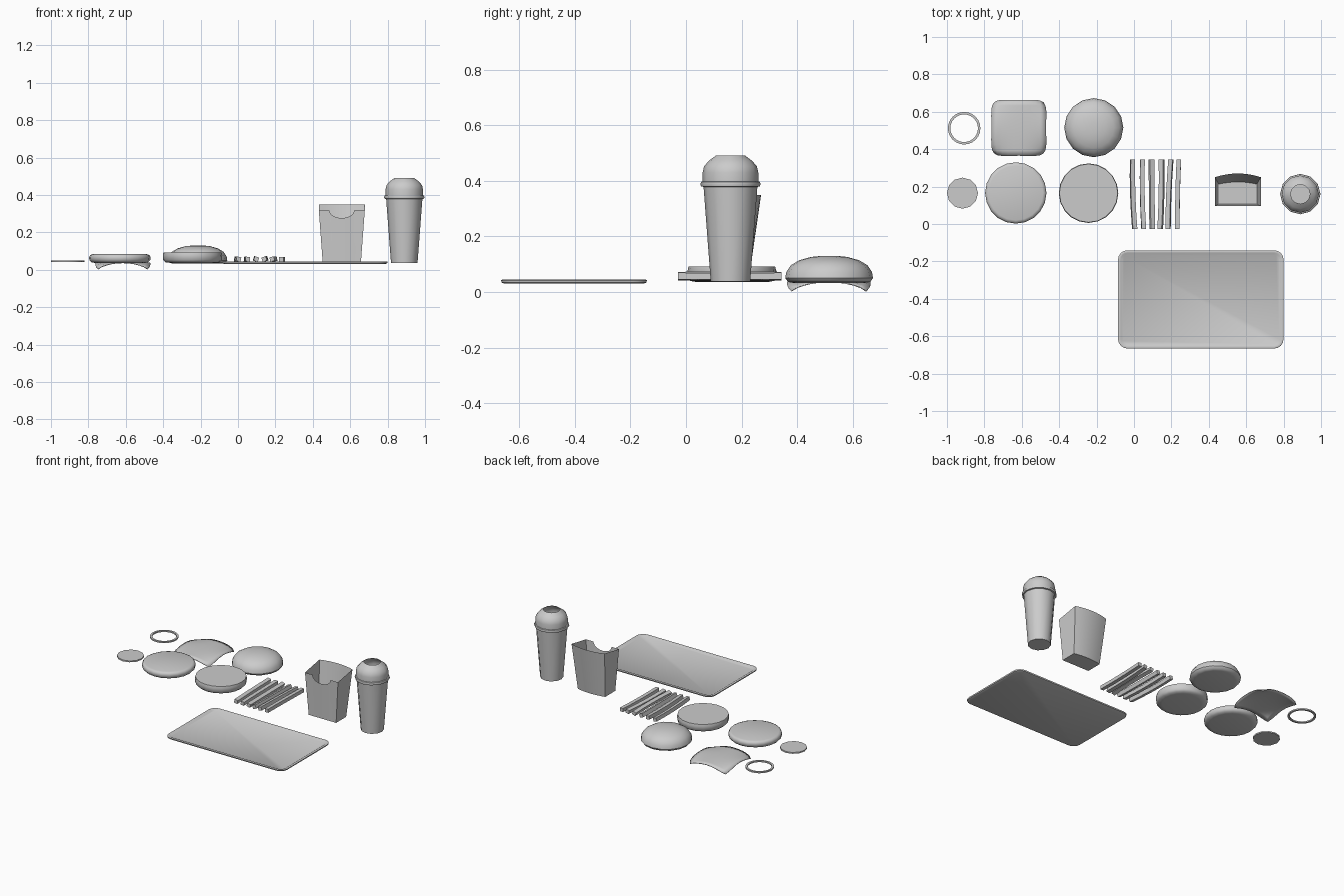
import bpy, bmesh, math, random

if "Cube" in bpy.data.objects:
    bpy.data.objects.remove(bpy.data.objects["Cube"])

random.seed(4)


def finish(name, bm, angle=45):
    bmesh.ops.recalc_face_normals(bm, faces=bm.faces)
    me = bpy.data.meshes.new(name)
    bm.to_mesh(me)
    bm.free()
    ob = bpy.data.objects.new(name, me)
    bpy.context.collection.objects.link(ob)
    bpy.ops.object.select_all(action='DESELECT')
    ob.select_set(True)
    bpy.context.view_layer.objects.active = ob
    if angle:
        bpy.ops.object.shade_smooth_by_angle(angle=math.radians(angle))
    return ob


def loft(name, loops, cap_start=True, cap_end=True, angle=45):
    """Skin a list of closed point loops, with optional caps."""
    bm = bmesh.new()
    rows = [[bm.verts.new(p) for p in loop] for loop in loops]
    n = len(rows[0])
    for a, b in zip(rows, rows[1:]):
        for i in range(n):
            j = (i + 1) % n
            bm.faces.new((a[i], a[j], b[j], b[i]))
    if cap_start:
        bm.faces.new(rows[0][::-1])
    if cap_end:
        bm.faces.new(rows[-1])
    return finish(name, bm, angle)


def turned(name, cx, cy, profile, sides, **kw):
    """Round part from a (radius, z) profile."""
    t = 2 * math.pi / sides
    return loft(name, [[(cx + r * math.cos(i * t), cy + r * math.sin(i * t), z)
                        for i in range(sides)] for r, z in profile], **kw)


def rounded_rect(cx, cy, w, d, r, z, steps=4):
    pts = []
    for k, (sx, sy) in enumerate([(1, 1), (-1, 1), (-1, -1), (1, -1)]):
        for i in range(steps + 1):
            a = math.pi / 2 * (k + i / steps)
            pts.append((cx + sx * (w / 2 - r) + r * math.cos(a),
                        cy + sy * (d / 2 - r) + r * math.sin(a), z))
    return pts


# Serving tray with a raised lip
loft("tray", [rounded_rect(0.357, -0.403, 0.885 - 2 * i, 0.525 - 2 * i, 0.05 - i, z)
              for i, z in [(0.012, 0.03), (0.002, 0.034), (0, 0.042), (0.004, 0.044),
                           (0.014, 0.043), (0.024, 0.036)]])

# Burger buns and patty
turned("top_bun", -0.215, 0.515,
       [(0.125, 0.032), (0.148, 0.036), (0.158, 0.05), (0.154, 0.072), (0.138, 0.096),
        (0.108, 0.114), (0.065, 0.126), (0.025, 0.13)], 16)
turned("bottom_bun", -0.243, 0.165,
       [(0.12, 0.037), (0.145, 0.04), (0.157, 0.052), (0.159, 0.078), (0.156, 0.091)], 20)
turned("patty", -0.632, 0.166,
       [(0.13, 0.036), (0.152, 0.04), (0.163, 0.052), (0.164, 0.068), (0.158, 0.079),
        (0.146, 0.083)], 20)

# Vegetable slice
turned("pickle_slice", -0.917, 0.165, [(0.083, 0.04), (0.083, 0.049)], 12)

# Onion ring: a small closed tube
turned("onion_ring", -0.908, 0.512,
       [(0.074, 0.041), (0.087, 0.041), (0.087, 0.05), (0.074, 0.05), (0.074, 0.041)],
       24, cap_start=False, cap_end=False)

# Cheese slice, draped down at the corners
bm = bmesh.new()
bmesh.ops.create_grid(bm, x_segments=10, y_segments=10, size=1)
for v in bm.verts:
    u, w = v.co.x, v.co.y
    k = 0.146 * (1 - 0.09 * (u * w) ** 4)
    bulge = 0.012 * (u * w) ** 2 * (1 - (u * w) ** 2)
    v.co = (-0.616 + u * (k + bulge), 0.514 + w * (k + bulge + 0.003),
            0.046 - 0.007 * (u * u + w * w) - 0.028 * (u * w) ** 2)
cheese = finish("cheese_slice", bm)
mod = cheese.modifiers.new("thickness", 'SOLIDIFY')
mod.thickness = 0.004
mod.offset = -1

# Six loose fries, each slightly bent and rolled
tops = [-0.008, 0.045, 0.094, 0.147, 0.197, 0.24]
bottoms = [0.004, 0.052, 0.098, 0.14, 0.182, 0.232]
for n, (xt, xb) in enumerate(zip(tops, bottoms)):
    roll = math.pi / 4 + random.uniform(-0.4, 0.4)
    bend = random.uniform(-0.006, 0.006)
    loops = []
    for s in range(5):
        t = s / 4
        arch = 4 * t * (1 - t)
        x = xb + (xt - xb) * t + bend * arch
        y, z = -0.028 + 0.372 * t, 0.057 + 0.5 * bend * arch
        loops.append([(x + 0.017 * math.cos(roll + i * math.pi / 2), y,
                       z + 0.017 * math.sin(roll + i * math.pi / 2)) for i in range(4)])
    loft(f"fry_{n + 1}", loops, angle=30)

# Fries carton: open top, notched front, bowed back
bm = bmesh.new()
N = 8


def panel(name_pts_low, name_pts_high):
    lo = [bm.verts.new(p) for p in name_pts_low]
    hi = [bm.verts.new(p) for p in name_pts_high]
    for i in range(len(lo) - 1):
        bm.faces.new((lo[i], lo[i + 1], hi[i + 1], hi[i]))


def notch(s):
    c = abs(s) / 0.56
    return 0.32 - (0.044 * math.sqrt(max(0, 1 - c ** 2)) if c < 1 else 0)


cx = 0.555
front_s = [-1, -0.56, -0.48, -0.36, -0.18, 0, 0.18, 0.36, 0.48, 0.56, 1]
panel([(cx + 0.102 * s, 0.106, 0.037) for s in front_s],
      [(cx + 0.123 * s, 0.096, notch(s)) for s in front_s])
back_s = [i / 4 - 1 for i in range(9)]
back_low = [(cx + 0.102 * s, 0.213 + 0.012 * (1 - s * s), 0.037) for s in back_s]
panel(back_low, [(cx + 0.123 * s, 0.25 + 0.02 * (1 - s * s), 0.348) for s in back_s])
for s in (-1, 1):
    panel([(cx + 0.102 * s, 0.106, 0.037), (cx + 0.102 * s, 0.213, 0.037)],
          [(cx + 0.123 * s, 0.096, 0.32), (cx + 0.123 * s, 0.25, 0.348)])
bm.faces.new([bm.verts.new(p) for p in
              [(cx + 0.102, 0.106, 0.037), (cx - 0.102, 0.106, 0.037)] + back_low])
bmesh.ops.remove_doubles(bm, verts=bm.verts, dist=0.0005)
finish("fries_carton", bm, 30)

# Drink cup and its domed lid with an open top
turned("drink_cup", 0.889, 0.16, [(0.071, 0.037), (0.097, 0.38)], 12, cap_end=False)
turned("cup_lid", 0.889, 0.16,
       [(0.097, 0.378), (0.106, 0.38), (0.108, 0.388), (0.106, 0.396), (0.1, 0.398),
        (0.1, 0.43), (0.095, 0.452), (0.078, 0.472), (0.052, 0.491)],
       12, cap_start=False, cap_end=False)
